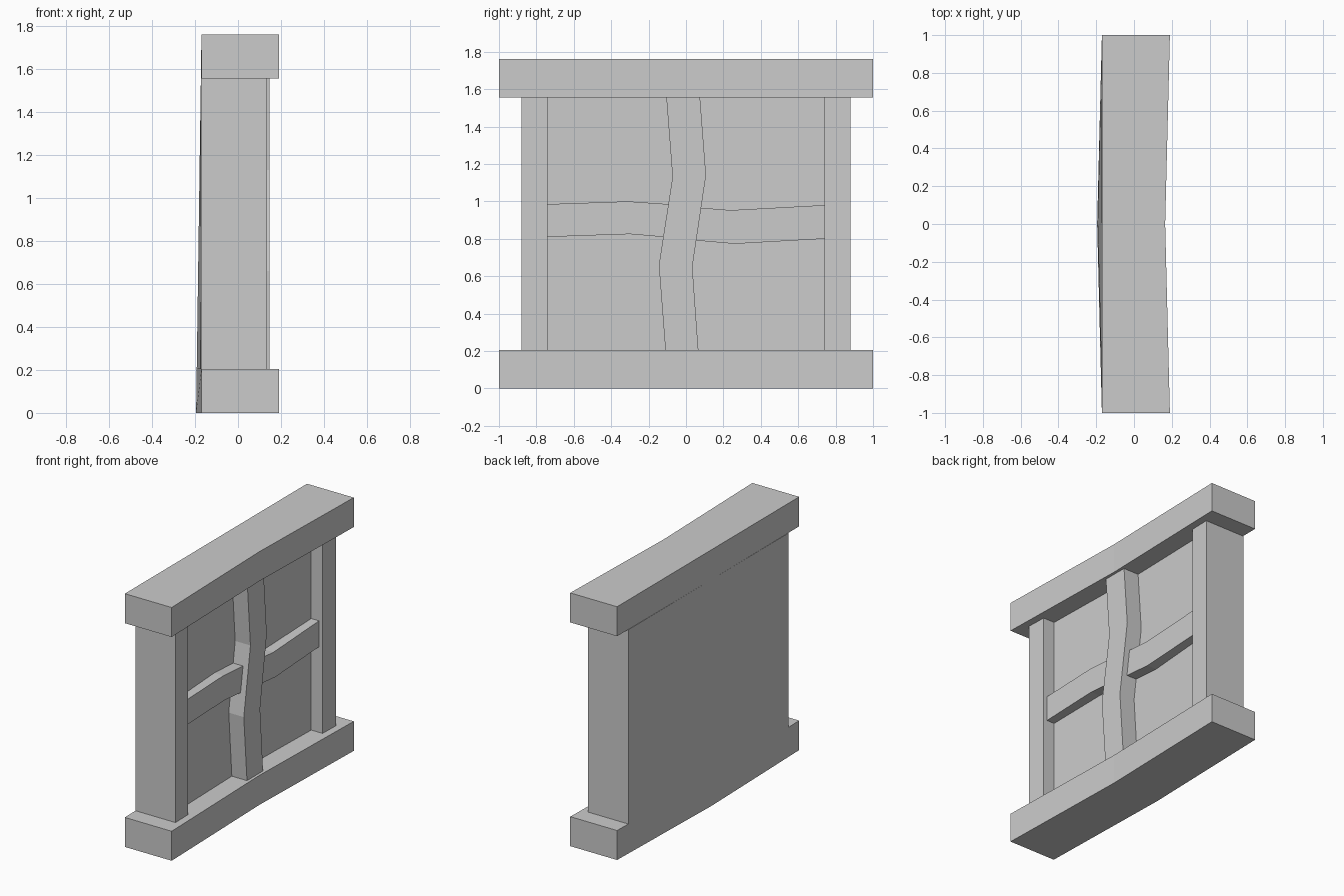
import bpy, bmesh

if "Cube" in bpy.data.objects:
    bpy.data.objects.remove(bpy.data.objects["Cube"])

Z1, Z2, TOP = 0.205, 1.555, 1.76      # sill top, lintel bottom, overall height


def back_x(y, z):
    # shared rear surface, pushed out slightly towards the bottom middle
    return -0.17 - 0.025 * (1 - max(abs(y), z / TOP))


def make_object(name, bm):
    bmesh.ops.recalc_face_normals(bm, faces=bm.faces)
    me = bpy.data.meshes.new(name)
    bm.to_mesh(me)
    bm.free()
    ob = bpy.data.objects.new(name, me)
    bpy.context.collection.objects.link(ob)
    return ob


def slab(name, stations, z0, z1):
    """Bowed block lofted along y; stations are (y, front x)."""
    bm = bmesh.new()
    rings = []
    for y, fx in stations:
        pts = [(back_x(y, z0), y, z0), (fx, y, z0), (fx, y, z1), (back_x(y, z1), y, z1)]
        rings.append([bm.verts.new(p) for p in pts])
    for a, b in zip(rings, rings[1:]):
        for i in range(4):
            j = (i + 1) % 4
            bm.faces.new((a[i], a[j], b[j], b[i]))
    bm.faces.new(rings[0])
    bm.faces.new(rings[-1])
    return make_object(name, bm)


def bar(name, low, high, x0, x1):
    """Bent bar: strip between two yz polylines, given depth along x."""
    bm = bmesh.new()
    rings = []
    for (ya, za), (yb, zb) in zip(low, high):
        pts = [(x0, ya, za), (x1, ya, za), (x1, yb, zb), (x0, yb, zb)]
        rings.append([bm.verts.new(p) for p in pts])
    for a, b in zip(rings, rings[1:]):
        for i in range(4):
            j = (i + 1) % 4
            bm.faces.new((a[i], a[j], b[j], b[i]))
    bm.faces.new(rings[0])
    bm.faces.new(rings[-1])
    return make_object(name, bm)


# sill and lintel, both with a bowed front
bowed = [(-1, 0.19), (0, 0.165), (1, 0.19)]
slab("sill", bowed, 0, Z1)
slab("lintel", bowed, Z2, TOP)

# recessed panel behind the bars
slab("panel", [(-0.74, 0.045), (0, 0.027), (0.74, 0.045)], Z1, Z2)

# side posts
for side, s in (("left", -1), ("right", 1)):
    slab(f"{side}_post", [(s * 0.74, 0.132), (s * 0.88, 0.136)], Z1, Z2)

# crooked upright bar
bar("upright_bar",
    [(-0.11, Z1), (-0.145, 0.66), (-0.072, 1.13), (-0.105, Z2)],
    [(0.066, Z1), (0.034, 0.65), (0.107, 1.14), (0.075, Z2)], 0.02, 0.146)

# crooked cross bars, ends buried in the upright
bar("left_cross_bar",
    [(-0.74, 0.81), (-0.30, 0.825), (-0.10, 0.808)],
    [(-0.74, 0.985), (-0.31, 1.0), (-0.08, 0.984)], 0.02, 0.105)
bar("right_cross_bar",
    [(0.04, 0.792), (0.26, 0.773), (0.74, 0.80)],
    [(0.06, 0.967), (0.24, 0.953), (0.74, 0.98)], 0.02, 0.105)
